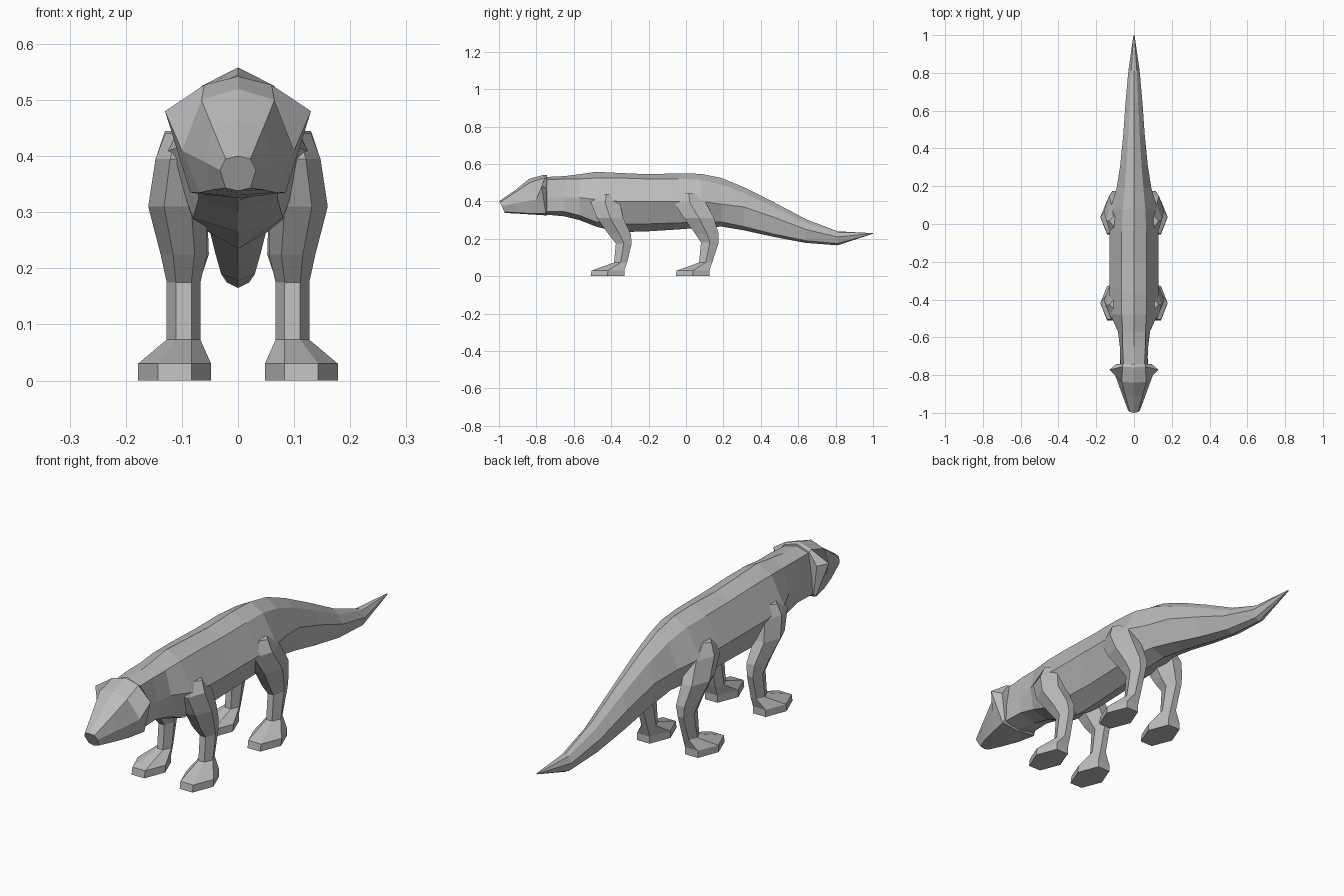
import bpy, bmesh

skin = bpy.data.materials.new("grey skin")
skin.diffuse_color = (0.5, 0.5, 0.5, 1)


def loft(name, rings):
    """Skin a list of equal-length closed rings and cap both ends."""
    bm = bmesh.new()
    loops = [[bm.verts.new(p) for p in r] for r in rings]
    n = len(loops[0])
    for a, b in zip(loops, loops[1:]):
        for i in range(n):
            j = (i + 1) % n
            bm.faces.new((a[i], a[j], b[j], b[i]))
    bm.faces.new(loops[0])
    bm.faces.new(loops[-1])
    bmesh.ops.remove_doubles(bm, verts=bm.verts, dist=0.0005)
    bmesh.ops.recalc_face_normals(bm, faces=bm.faces)
    me = bpy.data.meshes.new(name)
    bm.to_mesh(me)
    bm.free()
    me.materials.append(skin)
    ob = bpy.data.objects.new(name, me)
    bpy.context.collection.objects.link(ob)
    return ob


def section(y, top, shoulder, side, low, bottom):
    """Symmetric cross-section: ridge, shoulder, side, lower side, keel."""
    half = [shoulder, side, low]
    pts = [(0, y, top)] + [(x, y, z) for x, z in half] + [(0, y, bottom)]
    return pts + [(-x, y, z) for x, z in reversed(half)]


# Trunk from neck to tail tip
trunk = [
    (-.76, .53, (.055, .515), (.07, .42), (.075, .345), .33),
    (-.65, .535, (.06, .52), (.075, .42), (.07, .345), .32),
    (-.57, .545, (.06, .52), (.085, .42), (.07, .325), .30),
    (-.48, .558, (.065, .525), (.125, .41), (.08, .29), .265),
    (-.36, .552, (.065, .525), (.13, .40), (.08, .28), .235),
    (-.20, .545, (.065, .52), (.13, .40), (.075, .28), .24),
    (-.04, .55, (.065, .52), (.13, .40), (.075, .285), .25),
    (.08, .547, (.06, .515), (.125, .40), (.075, .29), .26),
    (.19, .525, (.05, .49), (.092, .385), (.06, .29), .265),
    (.31, .475, (.04, .445), (.073, .37), (.05, .265), .245),
    (.47, .395, (.03, .37), (.057, .315), (.04, .225), .21),
    (.64, .305, (.022, .285), (.045, .25), (.03, .19), .178),
    (.81, .24, (.015, .235), (.03, .21), (.02, .175), .165),
    (1.0, .23, (.002, .23), (.003, .229), (.002, .227), .227),
]
loft("trunk_and_tail", [section(*s) for s in trunk])

# Head with flared cheeks, brow and tapered muzzle
head = [section(-.742, .54, (.06, .52), (.095, .47), (.08, .35), .325)]
head.append([(0, -.76, .542), (.06, -.755, .527), (.13, -.772, .48), (.085, -.75, .335),
             (0, -.75, .325), (-.085, -.75, .335), (-.13, -.772, .48), (-.06, -.755, .527)])
head.append([(0, -.84, .52), (.065, -.835, .50), (.10, -.80, .41), (.068, -.83, .335),
             (0, -.83, .33), (-.068, -.83, .335), (-.10, -.80, .41), (-.065, -.835, .50)])
head.append(section(-.91, .462, (.045, .45), (.06, .39), (.045, .34), .335))
head.append([(0, -1, .40), (.022, -.995, .395), (.032, -.985, .375), (.022, -.97, .343),
             (0, -.97, .338), (-.022, -.97, .343), (-.032, -.985, .375), (-.022, -.995, .395)])
loft("head", head)


def hexagon(z, x0, x1, y0, y1, chamfer=.27, tilt=0):
    """Six-sided leg ring with a front face and a back face."""
    c, ym = (x1 - x0) * chamfer, (y0 + y1) / 2
    return [(x0 + c, y0, z + tilt), (x1 - c, y0, z + tilt), (x1, ym, z),
            (x1 - c, y1, z - tilt), (x0 + c, y1, z - tilt), (x0, ym, z)]


# Legs: (z, inner x, outer x, front y, back y), bottom to top
foreleg = [
    (0, .048, .178, -.51, -.33),
    (.03, .048, .178, -.505, -.33),
    (.073, .067, .127, -.385, -.315),
    (.175, .067, .127, -.375, -.29),
    (.225, .055, .138, -.415, -.295),
    (.31, .055, .16, -.475, -.335),
    (.395, .05, .147, -.51, -.355),
    (.44, .05, .13, -.45, -.40),
]
hindleg = [
    (0, .048, .178, -.055, .125),
    (.03, .048, .178, -.05, .125),
    (.073, .067, .127, .07, .14),
    (.18, .067, .127, .08, .175),
    (.225, .052, .138, .05, .175),
    (.31, .055, .16, -.01, .15),
    (.395, .05, .147, -.065, .105),
    (.445, .05, .13, -.01, .04),
]
for name, rings in (("foreleg", foreleg), ("hind_leg", hindleg)):
    for side, s in (("right", 1), ("left", -1)):
        loft(f"{name}_{side}", [[(s * x, y, z) for x, y, z in hexagon(*r)] for r in rings])
